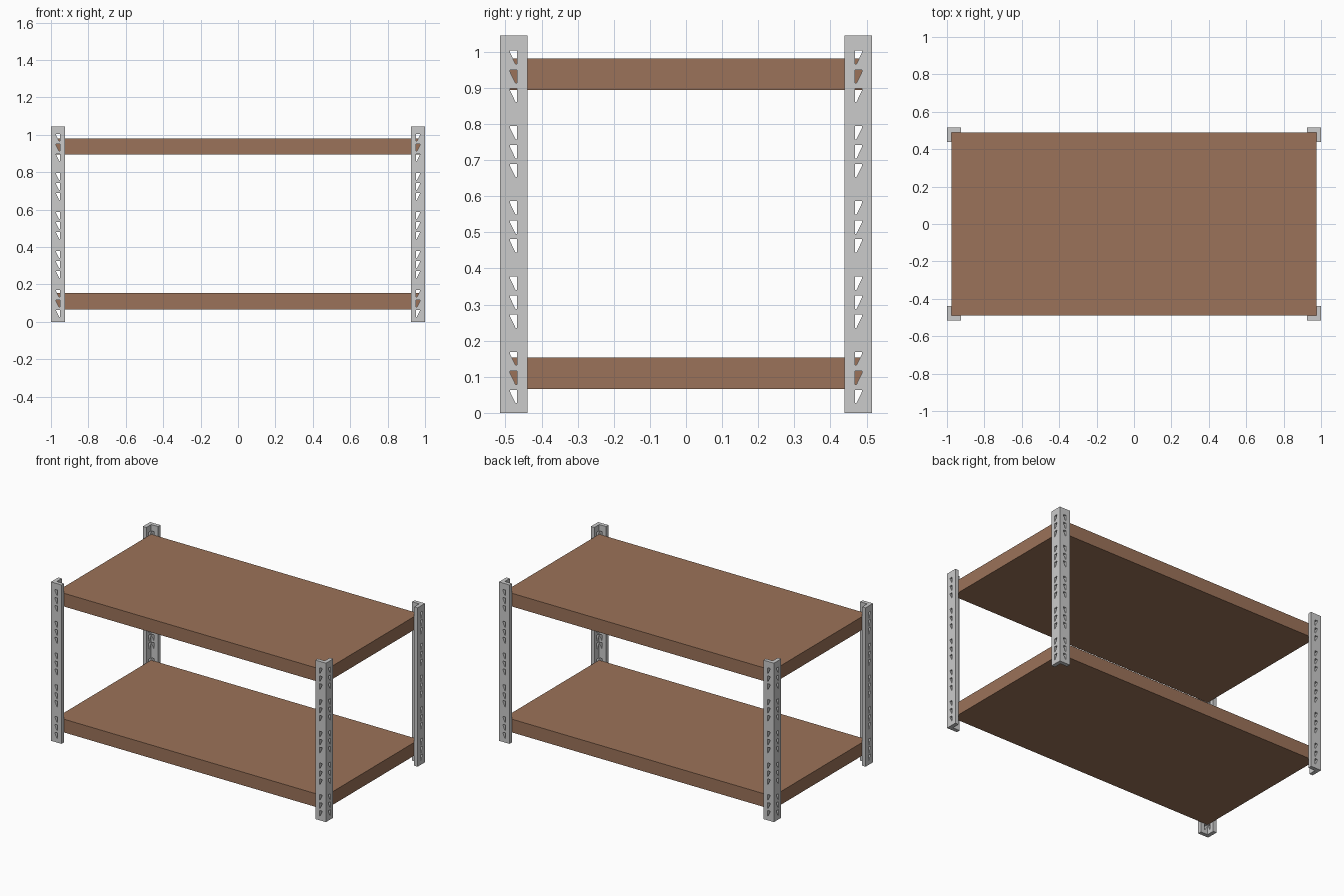
import bpy, bmesh

if "Cube" in bpy.data.objects:
    bpy.data.objects.remove(bpy.data.objects["Cube"])

X, Y, H = 1.0, 0.515, 1.045      # outer half sizes and post height
W, T = 0.076, 0.025              # angle-post flange width and thickness

def prism(bm, base, offset):
    """Extrude a polygon (list of 3D points) along offset."""
    n = len(base)
    a = [bm.verts.new(p) for p in base]
    b = [bm.verts.new([c + d for c, d in zip(p, offset)]) for p in base]
    bm.faces.new(a)
    bm.faces.new(b[::-1])
    for i in range(n):
        bm.faces.new((a[i], b[i], b[(i + 1) % n], a[(i + 1) % n]))

def finish(bm, name):
    bmesh.ops.recalc_face_normals(bm, faces=bm.faces)
    me = bpy.data.meshes.new(name)
    bm.to_mesh(me)
    bm.free()
    ob = bpy.data.objects.new(name, me)
    bpy.context.collection.objects.link(ob)
    return ob

# L-shaped corner post
bm = bmesh.new()
ell = [(0, 0), (W, 0), (W, T), (T, T), (T, W), (0, W)]
prism(bm, [(-X + u, -Y + v, 0) for u, v in ell], (0, 0, H))
posts = finish(bm, "corner_posts")

# Tapered hook slots: five groups of three on each flange
bm = bmesh.new()
for group in range(5):
    for top in (0.169, 0.116, 0.064):
        z = top + group * 0.2085
        slot = [(0.028, z), (0.047, z), (0.047, z - 0.037), (0.043, z - 0.037), (0.028, z - 0.006)]
        prism(bm, [(-X + u, -Y - 0.02, w) for u, w in slot], (0, T + 0.0215, 0))
        prism(bm, [(-X - 0.02, -Y + u, w) for u, w in slot], (T + 0.0215, 0, 0))
cutter = finish(bm, "slot_cutter")
cutter.hide_render = True

cut = posts.modifiers.new("slots", 'BOOLEAN')
cut.operation = 'DIFFERENCE'
cut.solver = 'EXACT'
cut.object = cutter
bpy.context.view_layer.objects.active = posts
posts.select_set(True)
bpy.ops.object.modifier_apply(modifier=cut.name)
bpy.data.objects.remove(cutter)

# Repeat the post at all four corners
mirror = posts.modifiers.new("corners", 'MIRROR')
mirror.use_axis = (True, True, False)
mirror.use_mirror_merge = False

# Wooden shelves
wood = bpy.data.materials.new("wood")
wood.diffuse_color = (0.33, 0.17, 0.10, 1)
wood.use_nodes = True
wood.node_tree.nodes["Principled BSDF"].inputs["Base Color"].default_value = wood.diffuse_color
sx, sy = X - T, Y - T
for name, z0, z1 in (("lower_shelf", 0.066, 0.153), ("upper_shelf", 0.894, 0.981)):
    bm = bmesh.new()
    prism(bm, [(-sx, -sy, z0), (sx, -sy, z0), (sx, sy, z0), (-sx, sy, z0)], (0, 0, z1 - z0))
    finish(bm, name).data.materials.append(wood)
